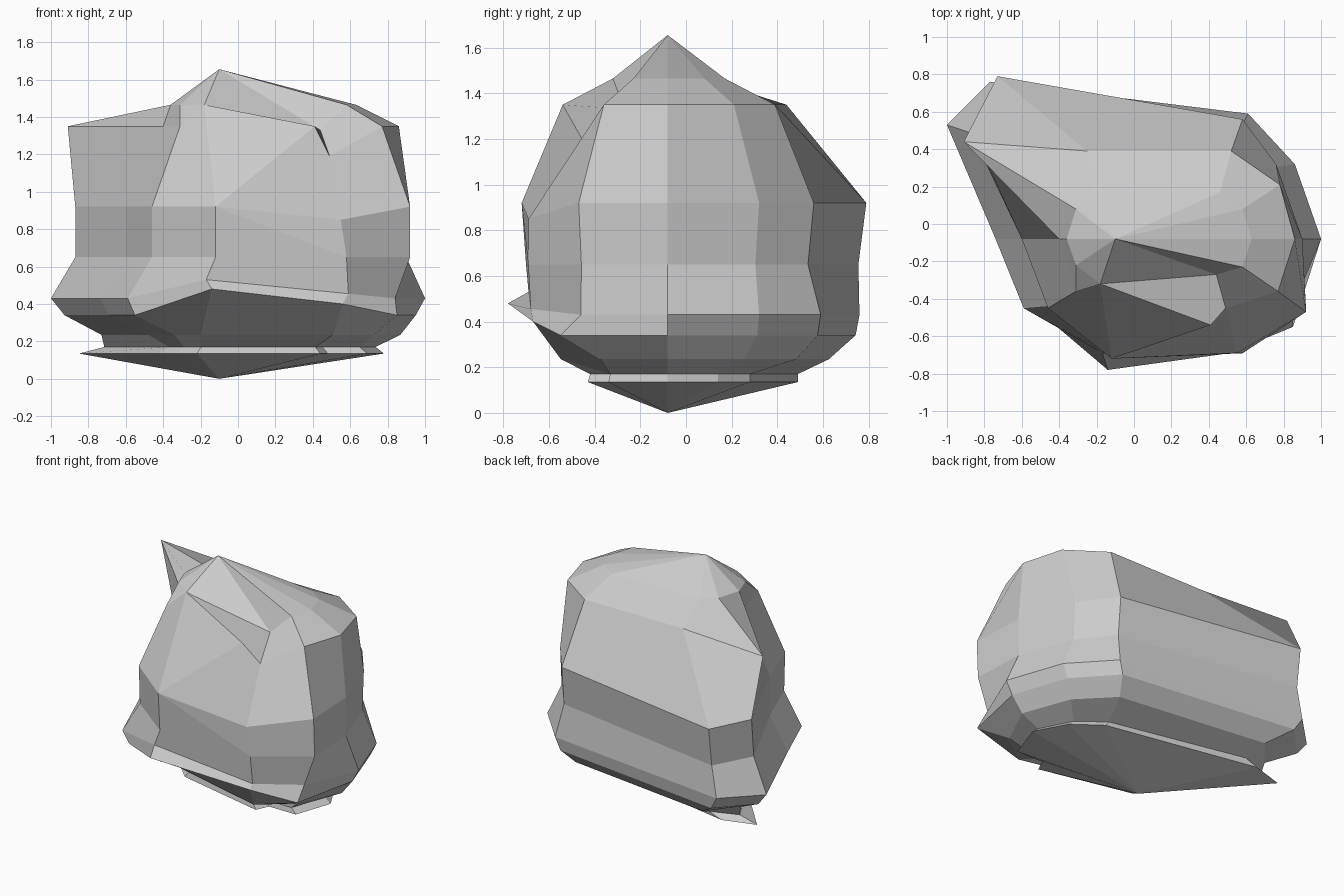
import bpy, bmesh

if "Cube" in bpy.data.objects:
    bpy.data.objects.remove(bpy.data.objects["Cube"])

# Chipped boulder: plan outlines stacked as rings, counter-clockwise from +x.
# Columns: right, right-back, back-right, back-left, left point, left,
# front-left, front, front-right, notch, right-front
CX, CY = -0.10, -0.08
CROWN = [(.63, -.08), (.58, .08), (.46, .17), (-.22, .16), (-.31, .08), (-.36, -.08),
         (-.31, -.22), (-.18, -.32), (-.18, -.32), (.44, -.27), (.58, -.23)]
SHOULDER = [(.86, -.08), (.78, .21), (.52, .39), (-.25, .39), (-.91, .44), (-.40, -.08),
            (-.31, -.36), (-.18, -.32), (.41, -.54), (.49, -.45), (.77, -.36)]
BODY = [(.90, -.08), (.76, .32), (.58, .56), (-.73, .79), (-.87, .51), (-.60, -.08),
        (-.46, -.45), (-.12, -.72), (.58, -.71), (.58, -.71), (.92, -.47)]
SKIRT = [(1.0, -.08), (.86, .32), (.61, .59), (-.77, .76), (-1.0, .53), (-.74, -.08),
         (-.59, -.45), (-.17, -.69), (.59, -.68), (.59, -.68), (.84, -.46)]
# chipped base outline
BASE = [(.78, -.08), (.66, .14), (.47, .28), (-.62, .49), (-.85, .42), (-.43, -.05),
        (-.33, -.17), (-.22, -.28), (.44, -.43), (.48, -.34), (.69, -.34)]


def ring(outline, z, right=1, left=1, back=1, front=1, chips=None):
    """Outline scaled separately on each side; chips replace single corners."""
    pts = []
    for i, (x, y) in enumerate(outline):
        dx, dy = x - CX, y - CY
        p = (CX + dx * (right if dx > 0 else left),
             CY + dy * (back if dy > 0 else front), z)
        pts.append((chips or {}).get(i, p))
    return pts


ledge = (.56, -.67, .40)
step = (.59, -.68, .455)
fold = (-.18, -.32, 1.465)
rings = [
    # undercut base
    ring(BASE, .135),
    ring(BASE, .17, .95, .82, 1, .97),
    ring(SKIRT, .235, .88, .70, .84, .78, {5: (-.48, -.06, .235), 6: (-.34, -.22, .235),
                                            7: (-.20, -.36, .235)}),
    # overhanging front ledge
    ring(SKIRT, .34, .955, .92, .98, .95, {7: (-.14, -.78, .48), 8: ledge, 9: ledge,
                                           10: (.85, -.55, .34)}),
    ring(SKIRT, .43, chips={7: (-.17, -.69, .53), 8: step, 9: step}),
    # body
    ring(BODY, .65, 1, 1, .96, .97),
    ring(BODY, .92, chips={8: (-.12, -.72, .92), 9: (.55, -.69, .85)}),
    # shoulder and crown with the broken notch
    ring(SHOULDER, 1.35, chips={7: fold, 9: (.49, -.45, 1.19)}),
    ring(CROWN, 1.465, chips={7: fold, 8: fold, 9: (.44, -.27, 1.33)}),
]

bm = bmesh.new()
loops = [[bm.verts.new(p) for p in r] for r in rings]
n = len(BODY)
for lo, hi in zip(loops, loops[1:]):
    for i in range(n):
        j = (i + 1) % n
        bm.faces.new((lo[i], lo[j], hi[j], hi[i]))

# pointed top and bottom
top = bm.verts.new((CX, CY, 1.655))
bottom = bm.verts.new((CX, CY, 0))
for i in range(n):
    j = (i + 1) % n
    bm.faces.new((loops[-1][i], loops[-1][j], top))
    bm.faces.new((loops[0][j], loops[0][i], bottom))

bmesh.ops.remove_doubles(bm, verts=bm.verts, dist=0.0005)
bmesh.ops.recalc_face_normals(bm, faces=bm.faces)
mesh = bpy.data.meshes.new("boulder")
bm.to_mesh(mesh)
bm.free()
bpy.context.collection.objects.link(bpy.data.objects.new("boulder", mesh))
